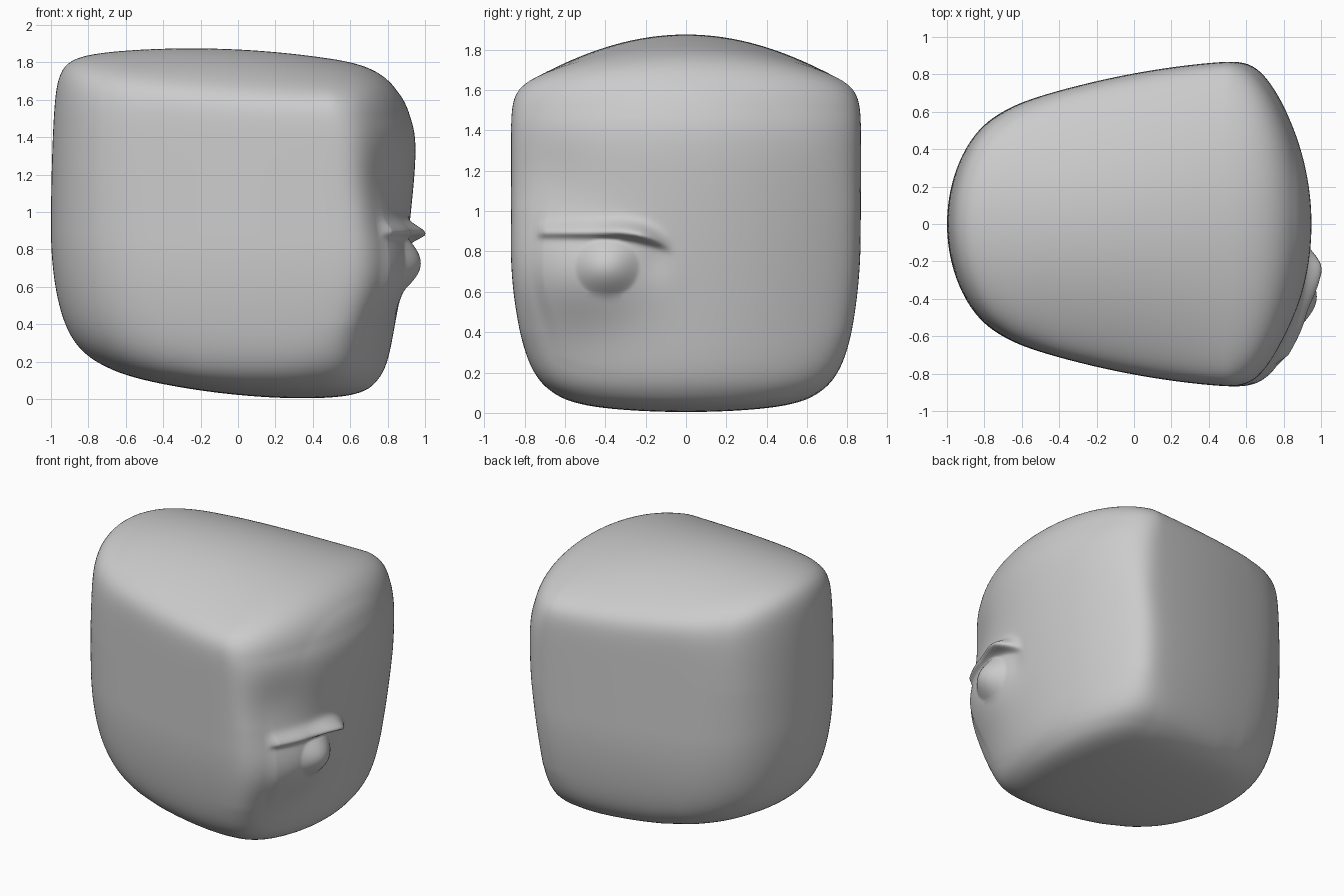
import bpy, bmesh
from math import exp, log
from mathutils import Vector

if "Cube" in bpy.data.objects:
    bpy.data.objects.remove(bpy.data.objects["Cube"])


def gauss(d, w):
    return exp(-(d / w) ** 2)


def clamp(v):
    return min(1, max(0, v))


# Five gently curved sides, blended into one rounded block
def field(x, y, z):
    y2 = y * y
    lo = max(0, 0.85 - z)
    t = 0.6 - x
    top = z - (1.875 - (0.33 + 0.1 * clamp(0.5 - x)) * y2
               - 0.10 * (x + 0.25) ** 2 * max(0, 1 - y2) - 0.25 * max(0, x - 0.5) ** 2)
    bottom = 0.003 + 0.12 * (x - 0.4) ** 2 + 0.10 * y2 - z
    width = 0.875 - 0.049 * t - 0.113 * t * t - 0.2 * lo * lo
    face = 0.957 - 0.36 * y2 - 0.11 * max(0, 1.45 - z) ** 1.5
    face -= 0.02 * gauss(y + 0.68, 0.2) * gauss(z - 1.2, 0.2)
    face += 0.09 * gauss(y + 0.72, 0.28) * gauss(z - 0.68, 0.28)
    dz = z - 0.9
    back = -1 + 0.55 * y2 + (0.04 if dz > 0 else 0.25) * dz * dz
    s = 0.05 + 0.03 * clamp(1.2 - z) * clamp(0.7 - x)
    s += 0.08 * clamp((x - 0.5) / 0.35) * clamp((z - 1) / 0.5) + 0.02 * clamp((-x - 0.4) / 0.3)
    s += 0.035 * clamp((0.4 - z) / 0.3) * clamp((x + 0.2) / 0.6)
    fs = (top, bottom, y - width, -y - width, x - face, back - x)
    m = max(fs)
    return m + s * log(sum(exp((f - m) / s) for f in fs))


def lerp_curve(pts, v):
    for (a, fa), (b, fb) in zip(pts, pts[1:]):
        if v <= b:
            k = clamp((v - a) / (b - a))
            k = k * k * (3 - 2 * k)
            return fa + (fb - fa) * k
    return pts[-1][1]


# Hooded lid, eyeball and inner socket on the +x side
LID_OUT = [(-0.86, 0.0), (-0.72, 0.035), (-0.5, 0.045), (-0.24, 0.095), (-0.05, 0.0)]


def eye_height(y, z):
    lid_z = 0.895 - 0.9 * max(0, y + 0.36) ** 2
    d = z - lid_z
    lid = lerp_curve(LID_OUT, y) * gauss(d, 0.05 if d > 0 else 0.025)
    r2 = ((y + 0.39) / 0.16) ** 2 + ((z - 0.725) / 0.15) ** 2
    ball = 0.06 * max(0, 1 - r2) ** 1.3
    cheek = 0.065 * gauss(y + 0.43, 0.25) * gauss(z - 0.68, 0.23)
    socket = -0.012 * gauss(y + 0.15, 0.08) * gauss(z - 0.76, 0.1)
    return max(lid, ball) + cheek + socket


# Gridded cube, finer around the eye
bm = bmesh.new()
bmesh.ops.create_cube(bm, size=2)
bmesh.ops.subdivide_edges(bm, edges=bm.edges[:], cuts=55, use_grid_fill=True)


def near_eye(e):
    return all(v.co.x > 0.99 and -0.97 < v.co.y < 0.02 and -0.45 < v.co.z < 0.15 for v in e.verts)


bmesh.ops.subdivide_edges(bm, edges=[e for e in bm.edges if near_eye(e)], cuts=2, use_grid_fill=True)

# Push every point out along its ray to the blended surface
centre = Vector((0.0, 0.0, 0.95))
for v in bm.verts:
    a, b = 0.3, 1.3
    for i in range(16):
        m = (a + b) / 2
        if field(*(centre + v.co * m)) > 0:
            b = m
        else:
            a = m
    on_face = v.co.x > 0.99
    edge = clamp((1 - abs(v.co.y)) / 0.1)
    v.co = centre + v.co * a
    if on_face:
        v.co.x += eye_height(v.co.y, v.co.z) * edge

bmesh.ops.recalc_face_normals(bm, faces=bm.faces[:])
for f in bm.faces:
    f.smooth = True
me = bpy.data.meshes.new("head_block")
bm.to_mesh(me)
bm.free()
bpy.context.collection.objects.link(bpy.data.objects.new("head_block", me))
